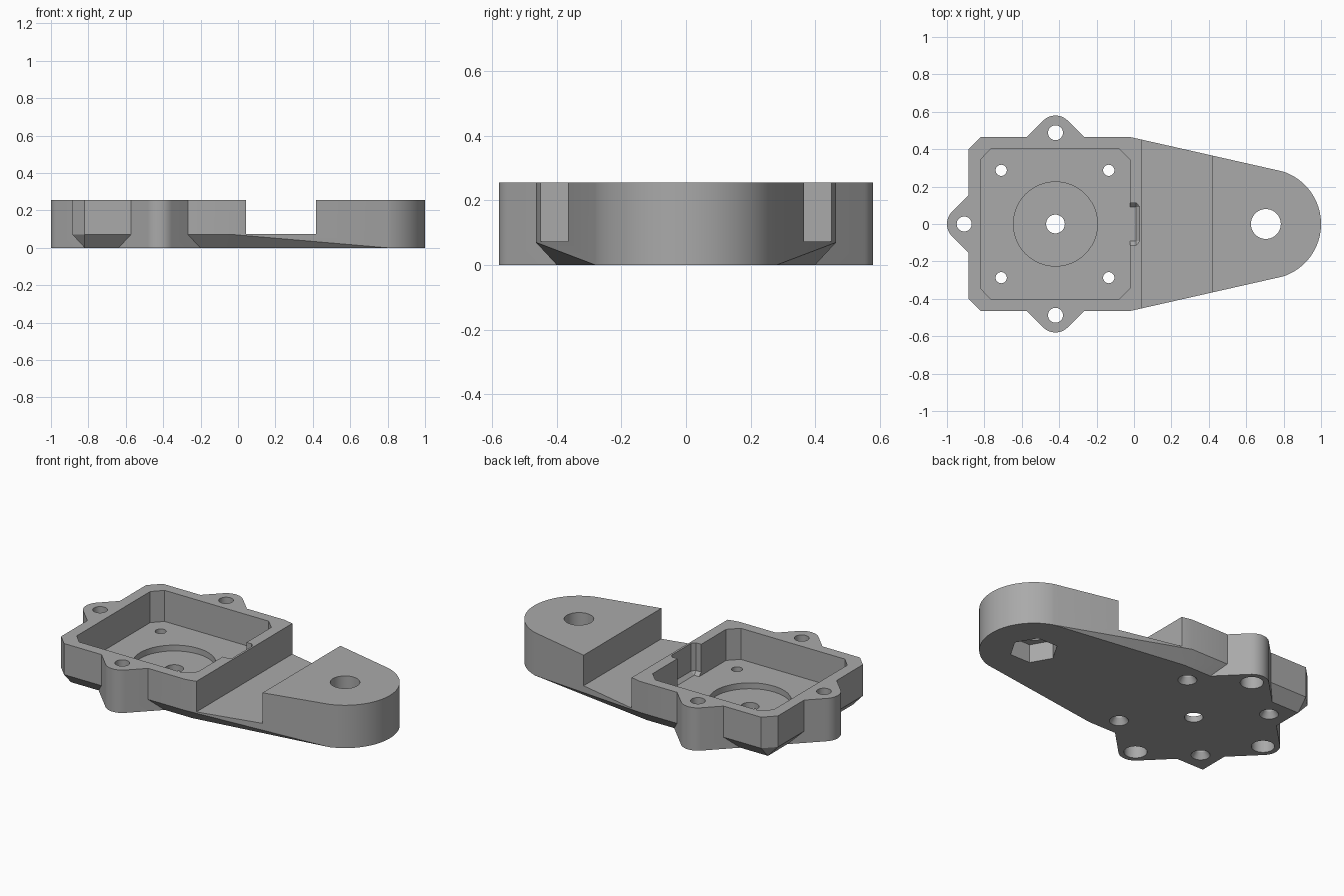
import bpy, bmesh
from math import cos, sin, radians, pi

cube = bpy.data.objects.get("Cube")
if cube:
    bpy.data.objects.remove(cube, do_unlink=True)

H = 0.255        # full height
STEP = 0.07      # chamfer and floor height
CX = -0.42       # centre of the square housing
ARM_X = 0.705    # centre of the rounded arm end

grey = bpy.data.materials.new("plain grey")
grey.use_nodes = True
grey.diffuse_color = (0.4, 0.4, 0.4, 1)
grey.node_tree.nodes["Principled BSDF"].inputs["Base Color"].default_value = (0.4, 0.4, 0.4, 1)


def hull(name, points):
    """Convex solid around a set of points."""
    bm = bmesh.new()
    verts = [bm.verts.new(p) for p in points]
    res = bmesh.ops.convex_hull(bm, input=verts)
    spare = [v for v in res["geom_interior"] if isinstance(v, bmesh.types.BMVert)]
    if spare:
        bmesh.ops.delete(bm, geom=spare, context="VERTS")
    bmesh.ops.dissolve_limit(bm, angle_limit=radians(0.5), verts=bm.verts, edges=bm.edges)
    bmesh.ops.recalc_face_normals(bm, faces=bm.faces)
    mesh = bpy.data.meshes.new(name)
    bm.to_mesh(mesh)
    bm.free()
    mesh.materials.append(grey)
    ob = bpy.data.objects.new(name, mesh)
    bpy.context.collection.objects.link(ob)
    return ob


def at(outline, *heights):
    return [(x, y, z) for z in heights for x, y in outline]


def arc(x, y, r, start=0, end=360, n=48):
    count = n if end - start >= 360 else n + 1
    angles = [radians(start + (end - start) * i / n) for i in range(count)]
    return [(x + r * cos(a), y + r * sin(a)) for a in angles]


def rect(x0, x1, y):
    return [(x0, -y), (x1, -y), (x1, y), (x0, y)]


def combine(target, tool, operation):
    mod = target.modifiers.new(operation, "BOOLEAN")
    mod.operation = operation
    mod.solver = "EXACT"
    mod.object = tool
    bpy.context.view_layer.objects.active = target
    bpy.ops.object.modifier_apply(modifier=mod.name)
    bpy.data.objects.remove(tool, do_unlink=True)


def cut(points):
    combine(plate, hull("cutter", points), "DIFFERENCE")


def drill(x, y, r, z0=-0.1, z1=0.4, n=48):
    cut(at(arc(x, y, r, n=n), z0, z1))


# Tapered plate: chamfered housing end running into the rounded arm
side = [(-0.885, 0.4), (-0.82, 0.465), (-0.02, 0.465)]
upper = side + [(x, -y) for x, y in side]
lower = rect(-0.82, -0.02, 0.4)
tip = arc(ARM_X, 0, 0.295, -72, 72)
plate = hull("bracket_plate", at(upper, STEP, H) + at(lower, 0) + at(tip, 0, H))

# Three screw ears with 45 degree flanks
ears = [(CX, 0.488, 90), (CX, -0.488, 270), (-0.908, 0, 180)]
for x, y, facing in ears:
    outline = arc(x, y, 0.092, facing - 45, facing + 45, 16)
    a = radians(facing)
    for s in (-1, 1):
        # inner ends of the flanks, buried in the housing wall
        across, back = 0.25 * s, -0.12
        outline.append((x + back * cos(a) - across * sin(a),
                        y + back * sin(a) + across * cos(a)))
    combine(plate, hull("ear", at(outline, 0, H)), "UNION")

# Gap between housing and arm end
cut(at(rect(0.042, 0.418, 0.7), STEP + 0.003, 0.4))

# Housing pocket with cut corners, and the round recess in its floor
half = [(-0.82, 0.345), (-0.765, 0.402), (-0.08, 0.402), (-0.022, 0.345)]
cut(at(half + [(x, -y) for x, y in half], STEP, 0.4))
drill(CX, 0, 0.225, 0.035)

# Cable notch in the inner wall, with bevelled ends
cut(at([(-0.05, -0.112), (0.012, -0.112), (0.03, -0.092),
        (0.03, 0.092), (0.012, 0.112), (-0.05, 0.112)], 0.09, 0.4)
    + at(rect(-0.05, 0.01, 0.092), STEP))

# Centre hole and four countersunk mounting holes
drill(CX, 0, 0.05)
for x in (-0.71, -0.135):
    for y in (-0.287, 0.287):
        drill(x, y, 0.03, n=32)
        cut(at(arc(x, y, 0.055, n=32), -0.005) + at(arc(x, y, 0.03, n=32), 0.035))

# Ear holes, counterbored from below
for x, y, facing in ears:
    drill(x, y, 0.04, n=32)
    drill(x, y, 0.063, z1=0.14, n=32)

# Arm hole with a hexagonal nut pocket below
drill(ARM_X, 0, 0.08)
drill(ARM_X, 0, 0.133, z1=0.11, n=6)

# Smooth round walls, sharp edges kept
bpy.ops.object.select_all(action="DESELECT")
plate.select_set(True)
bpy.context.view_layer.objects.active = plate
bpy.ops.object.shade_smooth_by_angle(angle=radians(25))
